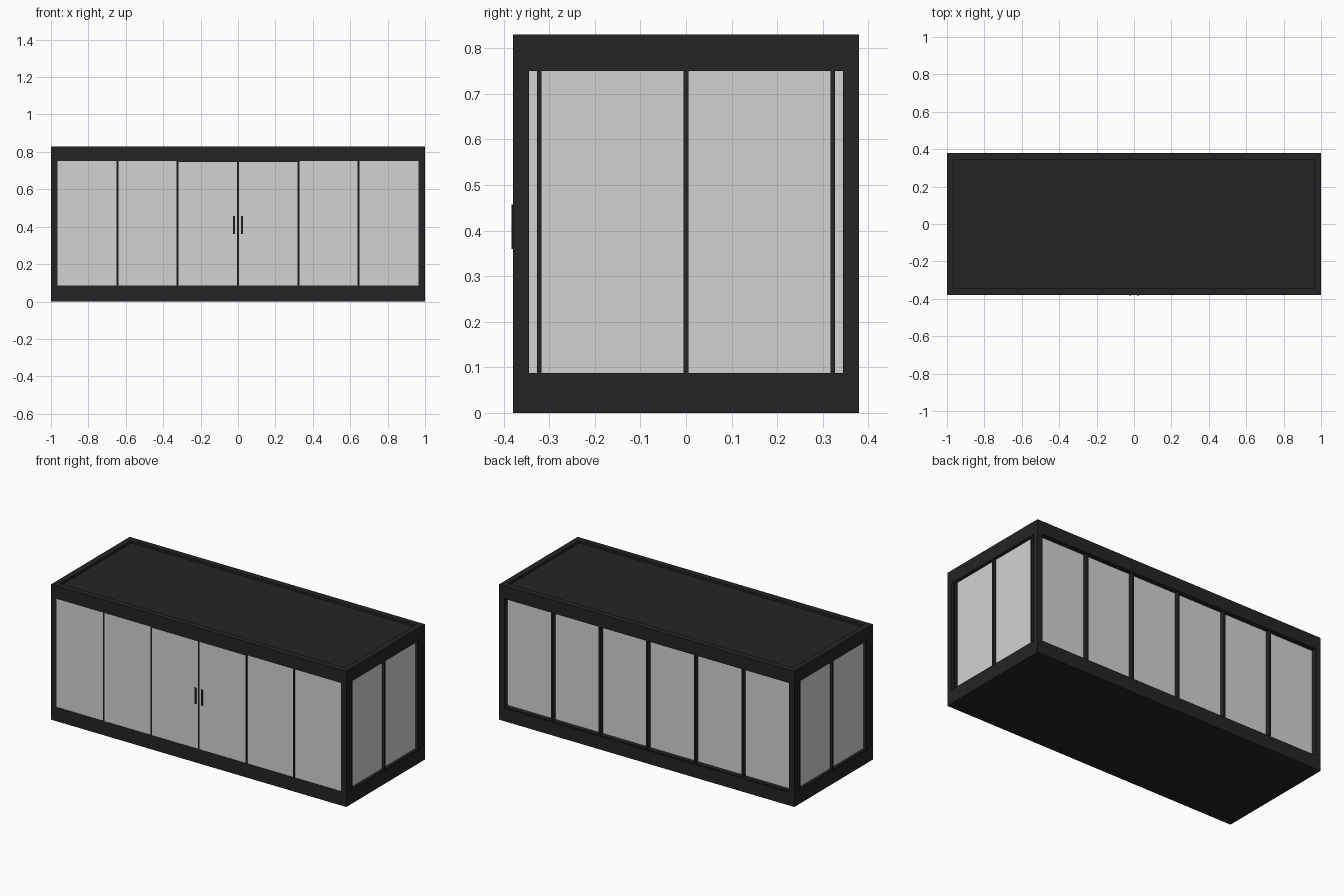
import bpy, bmesh

if "Cube" in bpy.data.objects:
    bpy.data.objects.remove(bpy.data.objects["Cube"])


def material(name, rgb):
    m = bpy.data.materials.new(name)
    m.diffuse_color = (*rgb, 1)
    m.use_nodes = True
    m.node_tree.nodes["Principled BSDF"].inputs["Base Color"].default_value = m.diffuse_color
    return m


FRAME = material("charcoal frame", (0.018, 0.018, 0.018))
BLACK = material("black trim", (0.010, 0.010, 0.010))
GLASS = material("pale glass", (0.64, 0.655, 0.645))


def box(name, x0, x1, y0, y1, z0, z1, mat):
    """Axis-aligned box from its limits."""
    bm = bmesh.new()
    bmesh.ops.create_cube(bm, size=1)
    for v in bm.verts:
        v.co.x = x0 if v.co.x < 0 else x1
        v.co.y = y0 if v.co.y < 0 else y1
        v.co.z = z0 if v.co.z < 0 else z1
    me = bpy.data.meshes.new(name)
    bm.to_mesh(me)
    bm.free()
    me.materials.append(mat)
    ob = bpy.data.objects.new(name, me)
    bpy.context.collection.objects.link(ob)
    return ob


X, Y, H = 1.0, 0.38, 0.83     # half length, half depth, height
BAND, POST, BAR = 0.08, 0.036, 0.005
Z0, Z1 = BAND, H - BAND       # glazed opening

# Rectangular rings of beams at the base and the roof
for level, a, b in (("base", 0, Z0), ("roof", Z1, H)):
    for s, side in ((-1, "front"), (1, "back")):
        ys = sorted((s * Y, s * (Y - POST)))
        box(f"{level}_{side}_beam", -X, X, *ys, a, b, FRAME)
    for s, side in ((-1, "left"), (1, "right")):
        xs = sorted((s * X, s * (X - POST)))
        box(f"{level}_{side}_beam", *xs, -Y + POST, Y - POST, a, b, FRAME)

# Floor and roof slabs, slightly recessed within the beams
ix, iy = X - POST, Y - POST
box("floor_slab", -ix, ix, -iy, iy, 0.004, Z0, FRAME)
box("roof_slab", -ix, ix, -iy, iy, Z1, H - 0.014, FRAME)

# Corner posts
for sx in (-1, 1):
    for sy in (-1, 1):
        box("corner_post", *sorted((sx * X, sx * ix)), *sorted((sy * Y, sy * iy)), Z0, Z1, FRAME)

# Front glazing, nearly flush
box("front_glass", -ix, ix, -Y + 0.002, -Y + 0.008, Z0, Z1, GLASS)
box("front_sill", -ix, ix, -Y, -Y + 0.02, Z0, Z0 + 0.006, FRAME)
box("door_head", -0.322, 0.322, -Y, -Y + 0.02, Z1 - 0.004, Z1, BLACK)

# Back glazing, deeply recessed
box("back_glass", -ix, ix, Y - 0.036, Y - 0.03, Z0, Z1, GLASS)
box("back_sill", -ix, ix, Y - 0.036, Y - 0.004, Z0, Z0 + 0.007, FRAME)

# Mullions along front and back
for i in range(-2, 3):
    x = i * 0.3225
    box("front_mullion", x - BAR, x + BAR, -Y + 0.0005, -Y + 0.02, Z0, Z1, BLACK)
    box("back_mullion", x - BAR, x + BAR, Y - 0.036, Y - 0.002, Z0, Z1, FRAME)

# Side glazing with three bars each
for s, side in ((-1, "left"), (1, "right")):
    def xs(a, b):
        return sorted((s * (X - a), s * (X - b)))
    box(f"{side}_glass", *xs(0.02, 0.026), -iy, iy, Z0, Z1, GLASS)
    box(f"{side}_sill", *xs(0.002, 0.026), -iy, iy, Z0, Z0 + 0.007, FRAME)
    for y in (-0.322, 0, 0.322):
        box(f"{side}_mullion", *xs(0.002, 0.026), y - BAR, y + BAR, Z0, Z1, FRAME)

# Door handles
for s in (-1, 1):
    box("door_handle", s * 0.021 - BAR, s * 0.021 + BAR, -Y - 0.003, -Y + 0.003, 0.36, 0.457, BLACK)
